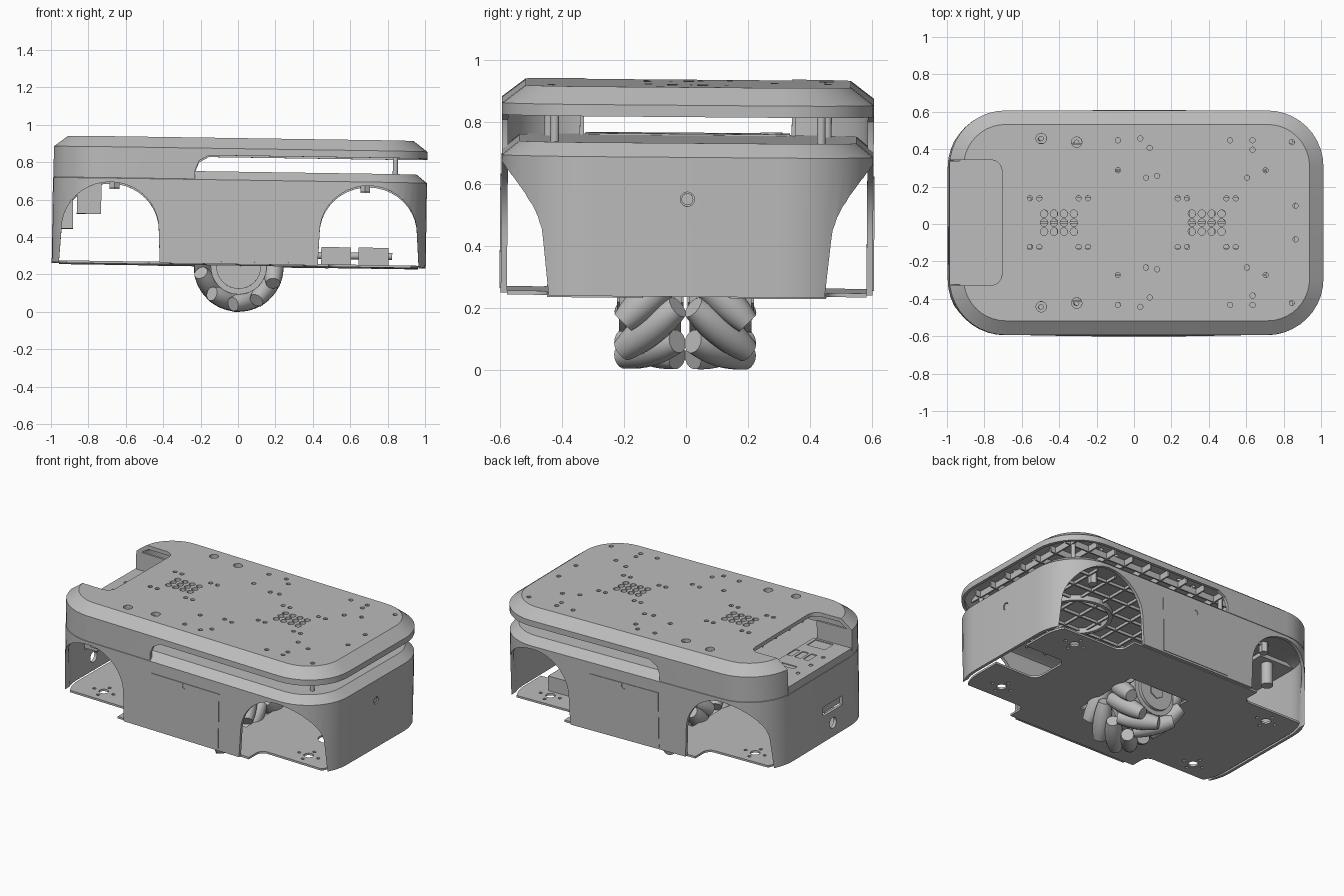
import bpy, bmesh, math
from mathutils import Matrix, Vector

if "Cube" in bpy.data.objects:
    bpy.data.objects.remove(bpy.data.objects["Cube"], do_unlink=True)

grey = bpy.data.materials.new("mid_grey")
grey.use_nodes = True
COLOUR = (0.5, 0.5, 0.5, 1)
grey.diffuse_color = COLOUR
grey.node_tree.nodes["Principled BSDF"].inputs["Base Color"].default_value = COLOUR

# The whole machine leans very slightly
TILT = Matrix.Rotation(0.015, 4, 'Y') @ Matrix.Rotation(-0.008, 4, 'X')
parts = []


def finish(name, bm, part=True):
    bmesh.ops.recalc_face_normals(bm, faces=bm.faces)
    mesh = bpy.data.meshes.new(name)
    bm.to_mesh(mesh)
    bm.free()
    mesh.materials.append(grey)
    obj = bpy.data.objects.new(name, mesh)
    bpy.context.collection.objects.link(obj)
    if part:
        parts.append(obj)
    return obj


def outline(hx, hy, r, steps=10):
    """Rounded rectangle, counter-clockwise."""
    pts = []
    for q, (sx, sy) in enumerate([(1, 1), (-1, 1), (-1, -1), (1, -1)]):
        for i in range(steps + 1):
            a = (q + i / steps) * math.pi / 2
            pts.append((sx * (hx - r) + r * math.cos(a), sy * (hy - r) + r * math.sin(a)))
    return pts


def rounded(bm, profile, hx=1, hy=0.6, r=0.3, cx=0, cy=0, closed=False):
    """Sweep an (inset, z) profile around a rounded rectangle."""
    rings = [[bm.verts.new((x + cx, y + cy, z)) for x, y in outline(hx - d, hy - d, r - d)]
             for d, z in profile]
    n = len(rings[0])
    pairs = list(zip(rings, rings[1:])) + ([(rings[-1], rings[0])] if closed else [])
    for a, b in pairs:
        for i in range(n):
            bm.faces.new((a[i], a[(i + 1) % n], b[(i + 1) % n], b[i]))
    if not closed:
        bm.faces.new(rings[0])
        bm.faces.new(rings[-1])


def box(bm, x0, x1, y0, y1, z0, z1):
    size = Matrix.Diagonal((x1 - x0, y1 - y0, z1 - z0, 1))
    at = Matrix.Translation(((x0 + x1) / 2, (y0 + y1) / 2, (z0 + z1) / 2))
    bmesh.ops.create_cube(bm, size=1, matrix=at @ size)


def rod(bm, centre, radius, length, axis='Z', sides=16):
    turn = {'Z': Matrix(), 'Y': Matrix.Rotation(math.pi / 2, 4, 'X'),
            'X': Matrix.Rotation(math.pi / 2, 4, 'Y')}[axis]
    bmesh.ops.create_cone(bm, cap_ends=True, segments=sides, radius1=radius, radius2=radius,
                          depth=length, matrix=Matrix.Translation(centre) @ turn)


def slab(bm, points):
    """Extrude an x-z polygon right through along y."""
    a, b = ([bm.verts.new((x, y, z)) for x, z in points] for y in (-1, 1))
    bm.faces.new(a)
    bm.faces.new(b)
    for i in range(len(a)):
        j = (i + 1) % len(a)
        bm.faces.new((a[i], a[j], b[j], b[i]))


def cut(obj, bm):
    cutter = finish("cutter", bm, part=False)
    mod = obj.modifiers.new("cut", 'BOOLEAN')
    mod.operation, mod.solver, mod.object = 'DIFFERENCE', 'EXACT', cutter
    deps = bpy.context.evaluated_depsgraph_get()
    result = bpy.data.meshes.new_from_object(obj.evaluated_get(deps))
    obj.modifiers.clear()
    obj.data = result
    bpy.data.objects.remove(cutter, do_unlink=True)


# Lower body shell with wheel arches and end openings
bm = bmesh.new()
rounded(bm, [(0.07, 0.715), (0.02, 0.69), (0.02, 0.25), (0, 0.25), (0, 0.7), (0.055, 0.745)])
body = finish("lower_body", bm)
bm = bmesh.new()
for s in (1, -1):
    arc = [(s * (0.69 + 0.26 * math.cos(t * math.pi / 20)), 0.43 + 0.25 * math.sin(t * math.pi / 20))
           for t in range(21)]
    slab(bm, [(s * 0.965, 0.2)] + arc + [(s * 0.42, 0.2)])
cut(body, bm)
bm = bmesh.new()
rod(bm, (1, 0, 0.565), 0.023, 0.2, 'X', 24)
rod(bm, (-1, -0.12, 0.34), 0.035, 0.2, 'X', 24)
box(bm, -1.1, -0.9, -0.22, -0.02, 0.42, 0.48)
cut(body, bm)

# Plug set in the end opening
bm = bmesh.new()
rod(bm, (0.985, 0, 0.565), 0.019, 0.02, 'X', 24)
finish("end_plug", bm)

# Side doors with a small latch
for s, name in ((-1, "front_door"), (1, "back_door")):
    bm = bmesh.new()
    box(bm, -0.23, 0.27, s * 0.6 - 0.004, s * 0.6 + 0.004, 0.262, 0.625)
    door = finish(name, bm)
    bm = bmesh.new()
    rod(bm, (0.02, s * 0.6, 0.607), 0.018, 0.05, 'Y')
    cut(door, bm)


def notch():
    bm = bmesh.new()
    rounded(bm, [(0, 0.6), (0, 1.2)], 0.3, 0.335, 0.06, cx=-1.02)
    return bm


# Top cover with end notch, screw holes and vent holes
bm = bmesh.new()
rounded(bm, [(0.09, 0.9), (0.02, 0.855), (0.02, 0.83), (0, 0.83), (0, 0.868), (0.075, 0.925)])
cover = finish("top_cover", bm)
cut(cover, notch())
bm = bmesh.new()
holes = [(-.1, .44), (.02, .45), (.07, .4), (-.1, .28), (.05, .24), (.11, .25), (.5, .44),
         (.62, .44), (.62, .39), (.59, .24), (.69, .28), (.83, .43), (.85, .09)]
holes += [(c + d, .13) for c in (-.415, .375) for d in (-.155, -.105, .105, .155)]
for s in (1, -1):
    for x, y in holes:
        rod(bm, (x, s * y, 0.9), 0.014, 0.2, sides=12)
    for x, y in ((-.51, .45), (-.32, .43)):
        rod(bm, (x, s * y, 0.9), 0.028, 0.2)
for c in (-0.415, 0.375):
    for i in range(4):
        for j in range(3):
            rod(bm, (c + (i - 1.5) * 0.053, (j - 1) * 0.048, 0.9), 0.02, 0.2, sides=12)
cut(cover, bm)

# Skirt that closes the gap around the port end
bm = bmesh.new()
rounded(bm, [(0.02, 0.703), (0, 0.703), (0, 0.84), (0.02, 0.84)], closed=True)
skirt = finish("cover_skirt", bm)
cut(skirt, notch())
bm = bmesh.new()
slab(bm, [(-0.24, 0.6), (-0.24, 0.75), (-0.22, 0.8), (-0.16, 0.835), (-0.15, 0.9), (1.2, 0.9), (1.2, 0.6)])
cut(skirt, bm)
bm = bmesh.new()
for s in (1, -1):
    box(bm, -0.99, -0.74, s * 0.342 - 0.007, s * 0.342 + 0.007, 0.74, 0.866)
finish("notch_walls", bm)

# Port panel with pockets for button, switches and sockets
bm = bmesh.new()
box(bm, -0.998, -0.72, -0.33, 0.33, 0.69, 0.75)
panel = finish("port_panel", bm)
bm = bmesh.new()
for x, y, w, d in ((-.82, .15, .06, .035), (-.82, .08, .11, .035), (-.86, -.09, .04, .09),
                   (-.8, -.09, .045, .09), (-.74, -.09, .035, .09), (-.81, -.27, .13, .09)):
    box(bm, x - w / 2, x + w / 2, y - d / 2, y + d / 2, 0.72, 0.8)
for y in (0.135, 0, -0.13):
    rod(bm, (-0.93, y, 0.76), 0.013, 0.06)
cut(panel, bm)
bm = bmesh.new()
rod(bm, (-0.82, 0.27, 0.65), 0.036, 0.21, sides=24)
box(bm, -0.87, -0.74, -0.32, -0.22, 0.51, 0.7)
box(bm, -0.985, -0.89, -0.21, -0.03, 0.43, 0.6)
finish("port_housings", bm)

# Standoffs between deck and cover, and hanging below the deck
bm = bmesh.new()
for s in (1, -1):
    for x, y in ((0.83, 0.43), (-0.51, 0.45), (-0.32, 0.43)):
        rod(bm, (x, s * y, 0.81), 0.014, 0.17)
    for x in (0.67, -0.67):
        rod(bm, (x, s * 0.42, 0.685), 0.03, 0.07, sides=6)
finish("standoffs", bm)

# Stiffening ribs under the deck and under the cover
for name, z0, z1, reach in (("deck_ribs", 0.697, 0.72, 0.9), ("cover_ribs", 0.86, 0.905, 0.88)):
    bm = bmesh.new()
    for i in range(-4, 7):
        x = i * 0.14
        box(bm, x - 0.005, x + 0.005, -0.5, 0.5, z0, z1)
    for i in range(-3, 4):
        y = i * 0.14
        box(bm, -0.68, reach, y - 0.005, y + 0.005, z0, z1)
    finish(name, bm)
bm = bmesh.new()
rounded(bm, [(0, 0.68), (0, 0.72), (0.025, 0.72), (0.025, 0.68)], 0.22, 0.22, 0.22, cx=0.45, closed=True)
finish("deck_vent_ring", bm)

# Base plate with wheel cutouts, end slot and mounting holes
bm = bmesh.new()
rounded(bm, [(0, 0.245), (0, 0.258)], 0.96, 0.58, 0.27)
plate = finish("base_plate", bm)
bm = bmesh.new()
for sx in (1, -1):
    for sy in (1, -1):
        rounded(bm, [(0, 0.1), (0, 0.4)], 0.35, 0.25, 0.05, cx=sx * 0.83, cy=sy * 0.7)
        rod(bm, (sx * 0.75, sy * 0.34, 0.25), 0.03, 0.1)
        for dx, dy in ((0.07, 0), (-0.07, 0), (0, 0.06), (0, -0.06)):
            rod(bm, (sx * 0.75 + dx, sy * 0.34 + dy, 0.25), 0.011, 0.1, sides=8)
rounded(bm, [(0, 0.1), (0, 0.4)], 0.3, 0.14, 0.06, cx=0.95)
box(bm, -0.22, 0.22, -0.24, 0.235, 0.1, 0.4)
cut(plate, bm)

# Drive units on the plate
bm = bmesh.new()
for x0, x1 in ((0.44, 0.6), (0.64, 0.8)):
    box(bm, x0, x1, 0.15, 0.29, 0.257, 0.355)
rod(bm, (0.62, 0.22, 0.31), 0.018, 0.4, 'X')
finish("drive_units", bm)

# Two roller wheels side by side, with mirrored roller slant
R, D, COUNT = 0.24, 0.185, 10
for s, yc, name in ((1, -0.117, "front_wheel"), (-1, 0.11, "back_wheel")):
    hub = Vector((0, yc, R + 0.002))
    bm = bmesh.new()
    rod(bm, hub, 0.15, 0.16, 'Y', 32)
    rod(bm, hub, 0.12, 0.2, 'Y', 32)
    rod(bm, hub, 0.05, 0.215, 'Y', 6)
    finish(name + "_hub", bm)
    bm = bmesh.new()
    for k in range(COUNT):
        a = math.tau * k / COUNT
        out = Vector((math.cos(a), 0, math.sin(a)))
        axis = (Vector((-math.sin(a), 0, math.cos(a))) + Vector((0, s, 0))).normalized()
        side = axis.cross(out)
        rings = []
        for i in range(9):
            t = (i - 4) / 4 * 0.125
            rad = math.sqrt(R * R - t * t / 2) - D
            rings.append([bm.verts.new(hub + out * D + axis * t + rad *
                          (out * math.cos(b) + side * math.sin(b)))
                          for b in (math.tau * j / 16 for j in range(16))])
        for p, q in zip(rings, rings[1:]):
            for j in range(16):
                bm.faces.new((p[j], p[j - 1], q[j - 1], q[j]))
        bm.faces.new(rings[0])
        bm.faces.new(rings[-1])
    finish(name + "_rollers", bm)

for obj in parts:
    obj.data.transform(TILT)
    obj.data.shade_smooth()
    obj.data.set_sharp_from_angle(angle=math.radians(30))
